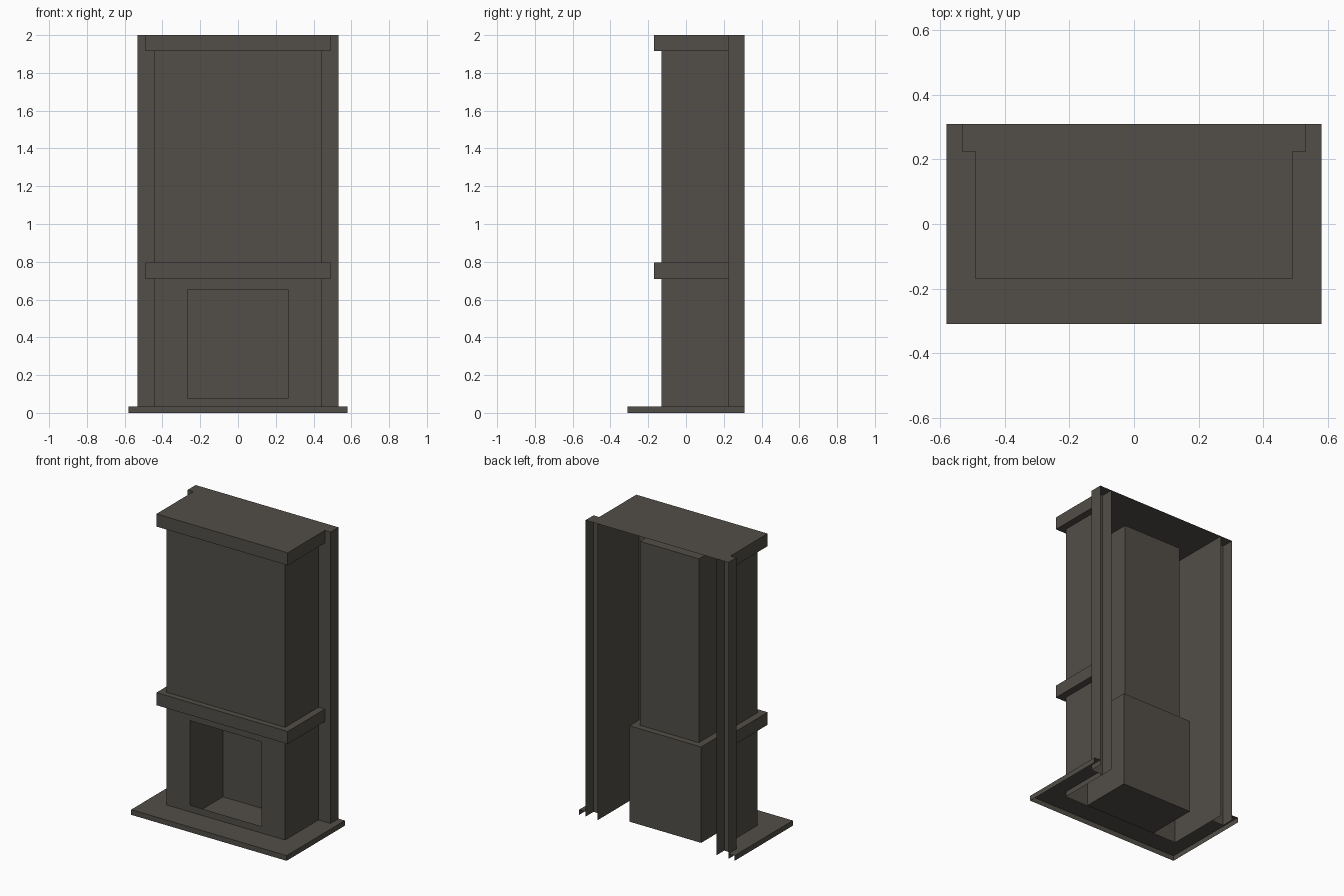
import bpy, bmesh

if "Cube" in bpy.data.objects:
    bpy.data.objects.remove(bpy.data.objects["Cube"])

stone = bpy.data.materials.new("dark_warm_grey_stone")
stone.diffuse_color = (0.084, 0.076, 0.064, 1)
stone.use_nodes = True
stone.node_tree.nodes["Principled BSDF"].inputs["Base Color"].default_value = stone.diffuse_color

# Key positions
CX, CY = 0.443, -0.13     # chimney breast half width, front
PX, PY = 0.533, 0.225     # pilaster half width, front
LX, LY = 0.49, -0.17      # ledge half width, front
HX, HY = 0.58, -0.31      # hearth half width, front
BACK = 0.31
FX, FZ0, FZ1, FBACK = 0.267, 0.08, 0.65, 0.22  # fire opening


def both(half):
    """Complete a right-hand outline with its left-hand mirror image."""
    return [(-x, y) for x, y in reversed(half)] + half


def add_wall(bm, path, z0, z1):
    for (ax, ay), (bx, by) in zip(path, path[1:]):
        bm.faces.new([bm.verts.new(c) for c in
                      ((ax, ay, z0), (bx, by, z0), (bx, by, z1), (ax, ay, z1))])


def add_flat(bm, outline, z, up=True):
    face = bm.faces.new([bm.verts.new((x, y, z)) for x, y in outline])
    face.normal_update()
    if (face.normal.z > 0) != up:
        face.normal_flip()


def finish(name, bm):
    bmesh.ops.remove_doubles(bm, verts=bm.verts, dist=1e-4)
    mesh = bpy.data.meshes.new(name)
    bm.to_mesh(mesh)
    bm.free()
    mesh.materials.append(stone)
    obj = bpy.data.objects.new(name, mesh)
    bpy.context.collection.objects.link(obj)


# Chimney breast: open-backed walls, front cut by the fire opening
bm = bmesh.new()
xs, zs = (-CX, -FX, FX, CX), (0, FZ0, FZ1, 2.0)
for i in range(3):
    for j in range(3):
        if (i, j) != (1, 1):
            add_wall(bm, [(xs[i], CY), (xs[i + 1], CY)], zs[j], zs[j + 1])
add_wall(bm, [(CX, CY), (CX, BACK)], 0, 2.0)
add_wall(bm, [(-CX, BACK), (-CX, CY)], 0, 2.0)
finish("chimney_breast", bm)

# Pilasters: L-shaped sheets open at the back
for side, name in ((1, "right_pilaster"), (-1, "left_pilaster")):
    bm = bmesh.new()
    path = [(side * x, y) for x, y in ((CX, PY), (PX, PY), (PX, BACK))]
    add_wall(bm, path if side > 0 else path[::-1], 0, 2.0)
    finish(name, bm)

# Ledges: cornice and mantel wrap round the chimney breast
ledge_path = both([(LX, LY), (LX, PY)])
ledge_ring = ledge_path + both([(CX, CY), (CX, PY)])[::-1]
for name, z0, z1 in (("cornice", 1.915, 2.0), ("mantel_shelf", 0.71, 0.795)):
    bm = bmesh.new()
    add_wall(bm, ledge_path, z0, z1)
    add_flat(bm, ledge_ring, z0, up=False)
    if name == "mantel_shelf":
        add_flat(bm, ledge_ring, z1)
    else:
        add_flat(bm, both([(LX, LY), (LX, PY), (PX, PY), (PX, BACK)]), z1)
    finish(name, bm)

# Hearth: thin slab shell fitted round the walls, open below
bm = bmesh.new()
hearth_path = both([(HX, HY), (HX, BACK)])
inner = both([(CX, CY), (CX, PY), (PX, PY), (PX, BACK)])
add_wall(bm, hearth_path, 0, 0.035)
add_flat(bm, hearth_path + inner[::-1], 0.035)
finish("hearth", bm)

# Firebox: sheet box open to the front
bm = bmesh.new()
box_path = [(FX, CY), (FX, FBACK), (-FX, FBACK), (-FX, CY)]
add_wall(bm, box_path, 0.003, FZ1)
add_flat(bm, box_path, 0.003, up=False)
add_flat(bm, box_path, FZ1)
finish("firebox", bm)

# Flue: capped duct rising from the firebox behind the front wall
bm = bmesh.new()
flue_path = [(0.22, CY + 0.04), (0.22, 0.177), (-0.22, 0.177), (-0.22, CY + 0.04)]
add_wall(bm, flue_path + flue_path[:1], FZ1, 1.89)
add_flat(bm, flue_path, 1.89)
finish("flue", bm)
